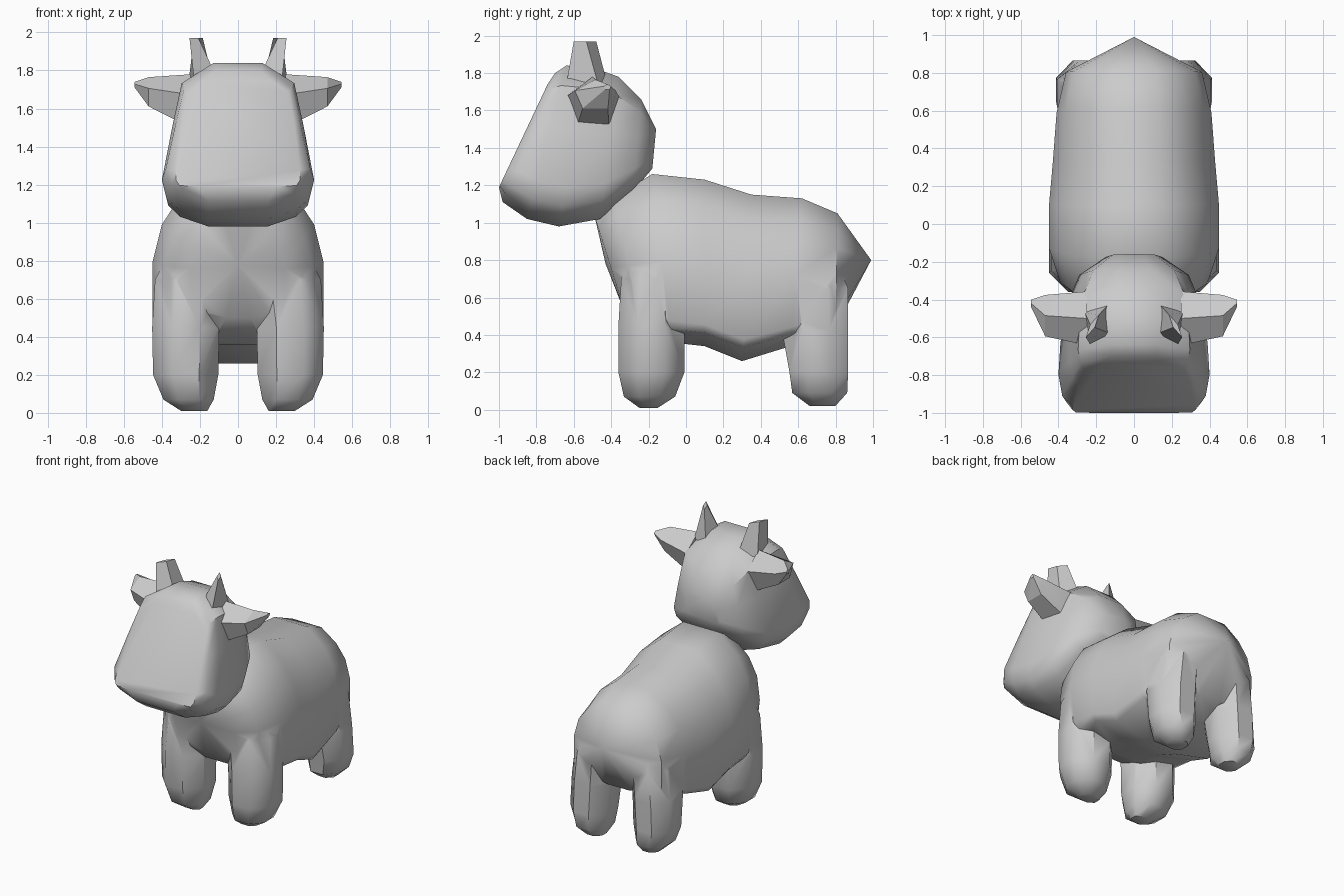
import bpy, bmesh, math
from mathutils import Vector

cube = bpy.data.objects.get("Cube")
if cube:
    bpy.data.objects.remove(cube)

grey = bpy.data.materials.new("plain_grey")
grey.use_nodes = True
grey.diffuse_color = (0.6, 0.6, 0.6, 1)
grey.node_tree.nodes["Principled BSDF"].inputs["Base Color"].default_value = (0.6, 0.6, 0.6, 1)


def loft(name, rings, start=None, end=None):
    """Skin a row of equal rings; each end closes flat or to a point."""
    bm = bmesh.new()
    rows = [[bm.verts.new(p) for p in ring] for ring in rings]
    n = len(rows[0])
    for a, b in zip(rows, rows[1:]):
        for i in range(n):
            j = (i + 1) % n
            bm.faces.new((a[i], a[j], b[j], b[i]))
    for row, tip in ((rows[0], start), (rows[-1], end)):
        if tip is None:
            bm.faces.new(row)
        else:
            v = bm.verts.new(tip)
            for i in range(n):
                bm.faces.new((row[i], row[(i + 1) % n], v))
    bmesh.ops.recalc_face_normals(bm, faces=bm.faces)
    mesh = bpy.data.meshes.new(name)
    bm.to_mesh(mesh)
    bm.free()
    mesh.materials.append(grey)
    obj = bpy.data.objects.new(name, mesh)
    bpy.context.collection.objects.link(obj)
    return obj


def section(profile, y0, z0, y1, z1, width):
    """Symmetric ring from a bottom point to a top point on the centre plane."""
    half = [(w * width, y0 + t * (y1 - y0), z0 + t * (z1 - z0)) for w, t in profile]
    return half + [(-x, y, z) for x, y, z in reversed(half)]


def oval(centre, u, v, sides, turn):
    c, u, v = Vector(centre), Vector(u), Vector(v)
    angles = [math.tau * (i + turn) / sides for i in range(sides)]
    return [c + u * math.cos(a) + v * math.sin(a) for a in angles]


def finish(obj, angle):
    bpy.ops.object.select_all(action="DESELECT")
    obj.select_set(True)
    bpy.context.view_layer.objects.active = obj
    bpy.ops.object.shade_smooth_by_angle(angle=math.radians(angle))


# Torso: shallow keeled belly, rounded back, rump drawn out to a short tail
trunk = [(.25, 0), (.93, .08), (1, .13), (1, .48), (.89, .7), (.68, .86), (.33, 1)]
torso = loft("torso_and_legs", [section(trunk, *s) for s in (
    (-.32, .50, -.49, 1.04, .25),
    (-.25, .43, -.38, 1.14, .39),
    (-.08, .36, -.18, 1.26, .45),
    (.10, .34, .10, 1.23, .45),
    (.30, .26, .35, 1.15, .43),
    (.56, .34, .62, 1.13, .41),
    (.80, .44, .81, 1.05, .36))],
    start=(0, -.43, .78), end=(0, .99, .8))

# Legs: (height, x, y, half width, half depth) from hoof to hip
front_leg = [(.01, .23, -.20, .07, .05), (.07, .26, -.195, .135, .14),
             (.20, .275, -.185, .175, .18), (.45, .275, -.185, .18, .18),
             (.70, .25, -.18, .19, .17), (.90, .20, -.17, .14, .12)]
hind_leg = [(.02, .23, .73, .07, .07), (.09, .25, .715, .125, .15),
            (.20, .26, .71, .155, .16), (.42, .25, .69, .16, .18),
            (.65, .23, .69, .15, .18), (.82, .20, .69, .11, .11)]
for leg in (front_leg, hind_leg):
    for side in (1, -1):
        part = loft("leg", [oval((side * x, y, z), (rx * 1.06, 0, 0), (0, ry * 1.06, 0), 8, .5)
                            for z, x, y, rx, ry in leg])
        union = torso.modifiers.new("join_leg", "BOOLEAN")
        union.operation, union.solver, union.object = "UNION", "EXACT", part
        bpy.context.view_layer.objects.active = torso
        bpy.ops.object.modifier_apply(modifier=union.name)
        bpy.data.objects.remove(part)
finish(torso, 45)

# Head: broad flat face, heavy muzzle, round back of the skull
skull = [(.4, 0), (.78, .06), (.94, .13), (1, .25), (.86, .6), (.74, .87), (.32, 1)]
face = [(.6, 0), (.88, .01), (.93, .06), (.93, .16), (.84, .6), (.76, .9), (.52, 1)]
head = loft("head", [section(face, -1, 1.19, -.74, 1.74, .35)] + [section(skull, *s) for s in (
    (-.98, 1.11, -.70, 1.80, .38),
    (-.85, 1.02, -.64, 1.84, .40),
    (-.68, .98, -.50, 1.83, .39),
    (-.46, 1.02, -.36, 1.78, .36),
    (-.28, 1.17, -.24, 1.66, .29),
    (-.18, 1.29, -.16, 1.50, .15))])
finish(head, 40)

# Ears droop from the skull; horns are blades with a thin diagonal crest
for side, label in ((1, "left"), (-1, "right")):
    ear = loft(label + "_ear", [oval((side * x, y, z), (0, ry, 0), (0, 0, rz), 5, .25) for x, y, z, ry, rz in (
        (.25, -.50, 1.625, .15, .155),
        (.47, -.485, 1.68, .115, .085),
        (.545, -.42, 1.725, .02, .015))])
    finish(ear, 25)
    horn = loft(label + "_horn", [oval((side * x, y, z), (side * ux, uy, 0), (side * vx, vy, 0), 4, 0)
                                  for x, y, z, ux, uy, vx, vy in (
        (.18, -.53, 1.74, .05, -.11, .08, .06),
        (.22, -.54, 1.97, .035, -.06, .012, .007))])
    finish(horn, 25)
